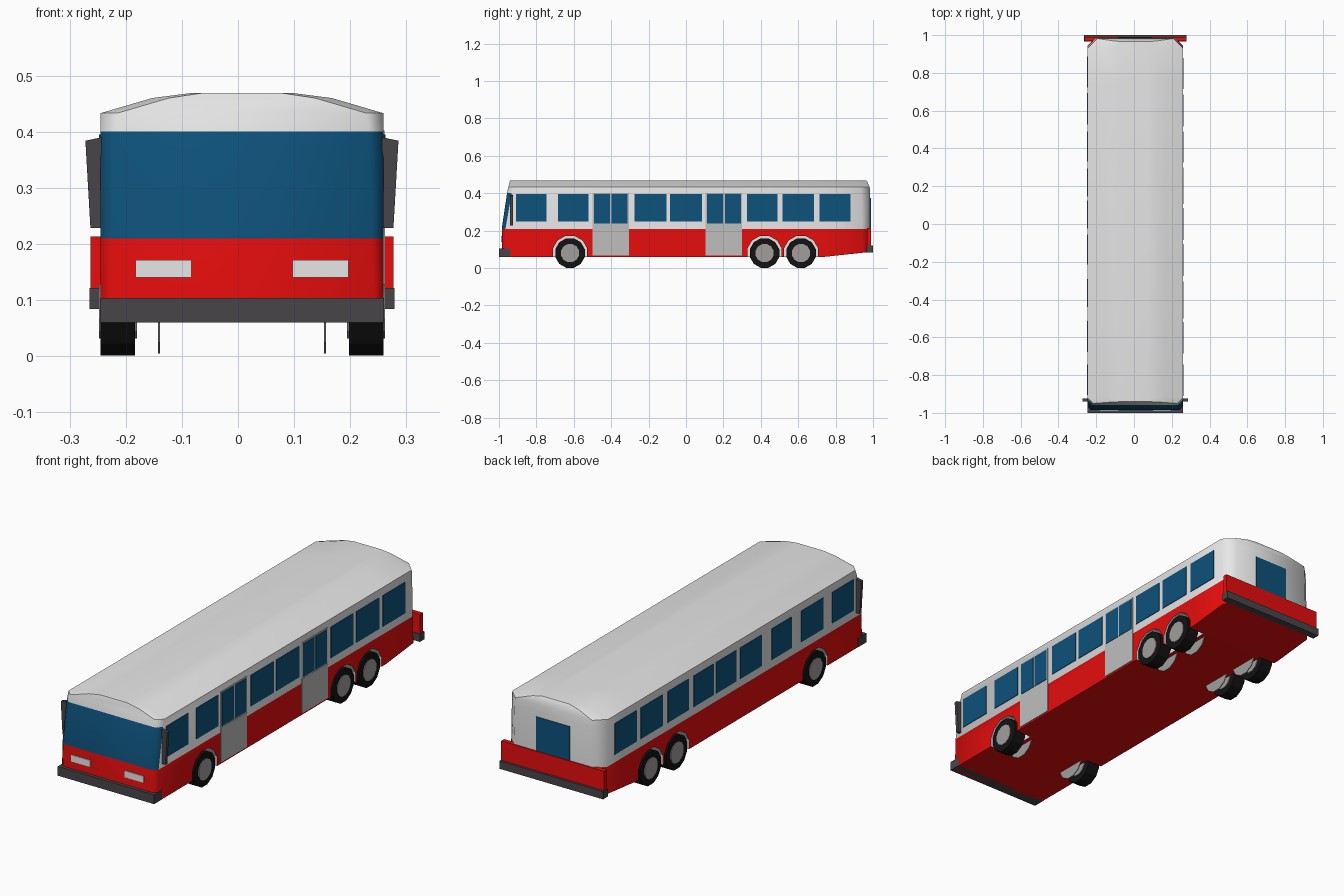
import bpy, bmesh, math
from mathutils import Matrix, Vector

if "Cube" in bpy.data.objects:
    bpy.data.objects.remove(bpy.data.objects["Cube"])

CX = 0.007  # body centre line


def mat(name, rgb):
    m = bpy.data.materials.new(name)
    m.diffuse_color = (*rgb, 1)
    m.use_nodes = True
    m.node_tree.nodes["Principled BSDF"].inputs["Base Color"].default_value = m.diffuse_color
    return m


WHITE = mat("white_paint", (0.80, 0.80, 0.80))
RED = mat("red_paint", (0.80, 0.004, 0.004))
BLUE = mat("blue_glass", (0.004, 0.085, 0.20))
DARK = mat("dark_grey_bumper", (0.065, 0.06, 0.065))
BLACK = mat("black_rubber", (0.006, 0.006, 0.006))
HUB = mat("hub_grey", (0.36, 0.34, 0.34))
DOOR = mat("door_grey", (0.52, 0.52, 0.52))


def finish(name, bm, mats):
    bmesh.ops.recalc_face_normals(bm, faces=bm.faces)
    me = bpy.data.meshes.new(name)
    bm.to_mesh(me)
    bm.free()
    for m in mats:
        me.materials.append(m)
    ob = bpy.data.objects.new(name, me)
    bpy.context.collection.objects.link(ob)
    return ob


def box(name, x, y, z, m):
    """Box from (min, max) ranges, x measured from the body centre line."""
    bm = bmesh.new()
    bmesh.ops.create_cube(bm, size=1)
    for v in bm.verts:
        v.co = Vector([r[0] if c < 0 else r[1] for c, r in zip(v.co, (x, y, z))])
        v.co.x += CX
    return finish(name, bm, [m])


def add_cyl(bm, x0, x1, y, z, r, sides=12):
    """Cylinder along x between x0 and x1."""
    mtx = (Matrix.Translation((CX + (x0 + x1) / 2, y, z))
           @ Matrix.Rotation(math.pi / 2, 4, 'Y') @ Matrix.Rotation(math.pi / sides, 4, 'Z'))
    bmesh.ops.create_cone(bm, cap_ends=True, segments=sides, radius1=r, radius2=r,
                          depth=abs(x1 - x0), matrix=mtx)


# Body shell: stacked outlines (z, front y, rear y, half width, front chamfer, rear chamfer)
LEVELS = [(0.06, -0.985, 0.975, 0.252, 0.015, 0.03),
          (0.21, -0.985, 0.985, 0.252, 0.02, 0.045),
          (0.40, -0.957, 0.985, 0.252, 0.025, 0.05),
          (0.433, -0.950, 0.982, 0.252, 0.03, 0.05),
          (0.460, -0.943, 0.970, 0.160, 0.03, 0.04),
          (0.469, -0.940, 0.965, 0.090, 0.02, 0.02)]
BREAK = 0.74
bm = bmesh.new()
rings = []
for i, (z, yf, yr, w, cf, cr) in enumerate(LEVELS):
    half = [(w - cf, yf), (w, yf + cf), (w, BREAK), (w, yr - cr), (w - cr, yr)]
    pts = half + [(-x, y) for x, y in reversed(half)]
    ring = []
    for x, y in pts:
        rise = 0.025 * max(0, y - BREAK) / (yr - BREAK) if i == 0 else 0
        ring.append(bm.verts.new((x + CX, y, z + rise)))
    rings.append(ring)
for i, (a, b) in enumerate(zip(rings, rings[1:])):
    for k in range(10):
        j = (k + 1) % 10
        f = bm.faces.new((a[k], a[j], b[j], b[k]))
        front = k in (0, 8, 9)
        f.material_index = 1 if i == 0 else 2 if i == 1 and front else 0
bm.faces.new(rings[-1])
for ids in ((0, 1, 2, 7, 8, 9), (2, 3, 4, 5, 6, 7)):
    bm.faces.new([rings[0][k] for k in ids]).material_index = 1
body = finish("bus_body", bm, [WHITE, RED, BLUE])
bpy.context.view_layer.objects.active = body
body.select_set(True)
bpy.ops.object.shade_smooth_by_angle(angle=math.radians(50))

# Wheel wells cut from the body
AXLES = (-0.62, 0.42, 0.615)
bm = bmesh.new()
for y in AXLES:
    for s in (-1, 1):
        add_cyl(bm, s * 0.17, s * 0.32, y, 0.08, 0.095)
cutter = finish("wheel_well_cutter", bm, [WHITE, RED, BLUE])
cutter.hide_render = True
cutter.hide_set(True)
cut = body.modifiers.new("wheel_wells", 'BOOLEAN')
cut.operation = 'DIFFERENCE'
cut.solver = 'EXACT'
cut.object = cutter

# Wheels
for n, y in enumerate(AXLES):
    for s, side in ((-1, "left"), (1, "right")):
        for part, x0, x1, r, m in (("tyre", 0.191, 0.252, 0.0815, BLACK),
                                   ("hub", 0.187, 0.255, 0.05, HUB),
                                   ("inner_disc", 0.146, 0.150, 0.078, HUB)):
            bm = bmesh.new()
            add_cyl(bm, s * x0, s * x1, y, 0.08, r)
            finish(f"{part}_{side}_{n + 1}", bm, [m])

# Side windows, as thin plates
WIN_Z = (0.248, 0.395)


def side_plate(name, s, y, z, out, m):
    x = sorted((s * 0.250, s * (0.252 + out)))
    box(name, x, y, z, m)


for y in ((-0.91, -0.745), (-0.685, -0.52), (-0.275, -0.105), (-0.085, 0.085),
          (0.325, 0.49), (0.515, 0.685), (0.715, 0.88)):
    side_plate("right_window", 1, y, WIN_Z, 0.003, BLUE)
for c, w in ((0.805, 0.165), (0.61, 0.165), (0.41, 0.16), (0.22, 0.15), (0.05, 0.15),
             (-0.135, 0.16), (-0.365, 0.15), (-0.595, 0.165), (-0.825, 0.16)):
    side_plate("left_window", -1, (c - w / 2, c + w / 2), WIN_Z, 0.003, BLUE)

# Double doors on the right side
for y0 in (-0.5, 0.105):
    side_plate("door_lower_panel", 1, (y0, y0 + 0.195), (0.068, 0.232), 0.003, DOOR)
    side_plate("door_frame", 1, (y0, y0 + 0.195), (0.232, 0.402), 0.002, DOOR)
    for k in (0.008, 0.103):
        side_plate("door_window", 1, (y0 + k, y0 + k + 0.085), (0.238, 0.395), 0.004, BLUE)

# Rear window, rear skirt and bumpers
box("rear_window", (-0.088, 0.088), (0.98, 0.988), (0.214, 0.375), BLUE)
box("rear_skirt", (-0.270, 0.270), (0.968, 0.99), (0.115, 0.213), RED)
box("rear_bumper", (-0.272, 0.272), (0.965, 1.0), (0.084, 0.121), DARK)
box("front_bumper", (-0.253, 0.253), (-1.0, -0.94), (0.06, 0.104), DARK)

# Headlights
for s in (-1, 1):
    box("headlight", sorted((s * 0.09, s * 0.190)), (-0.989, -0.982), (0.14, 0.171), WHITE)

# Wing mirrors, tapering to the bottom
for s in (-1, 1):
    mirror = box("wing_mirror", sorted((s * 0.25, s * 0.279)), (-0.94, -0.925),
                 (0.228, 0.390), DARK)
    for v in mirror.data.vertices:
        if abs(v.co.x - CX) > 0.26:
            if v.co.z < 0.3:
                v.co.x -= s * 0.009
            else:
                v.co.z -= 0.006
